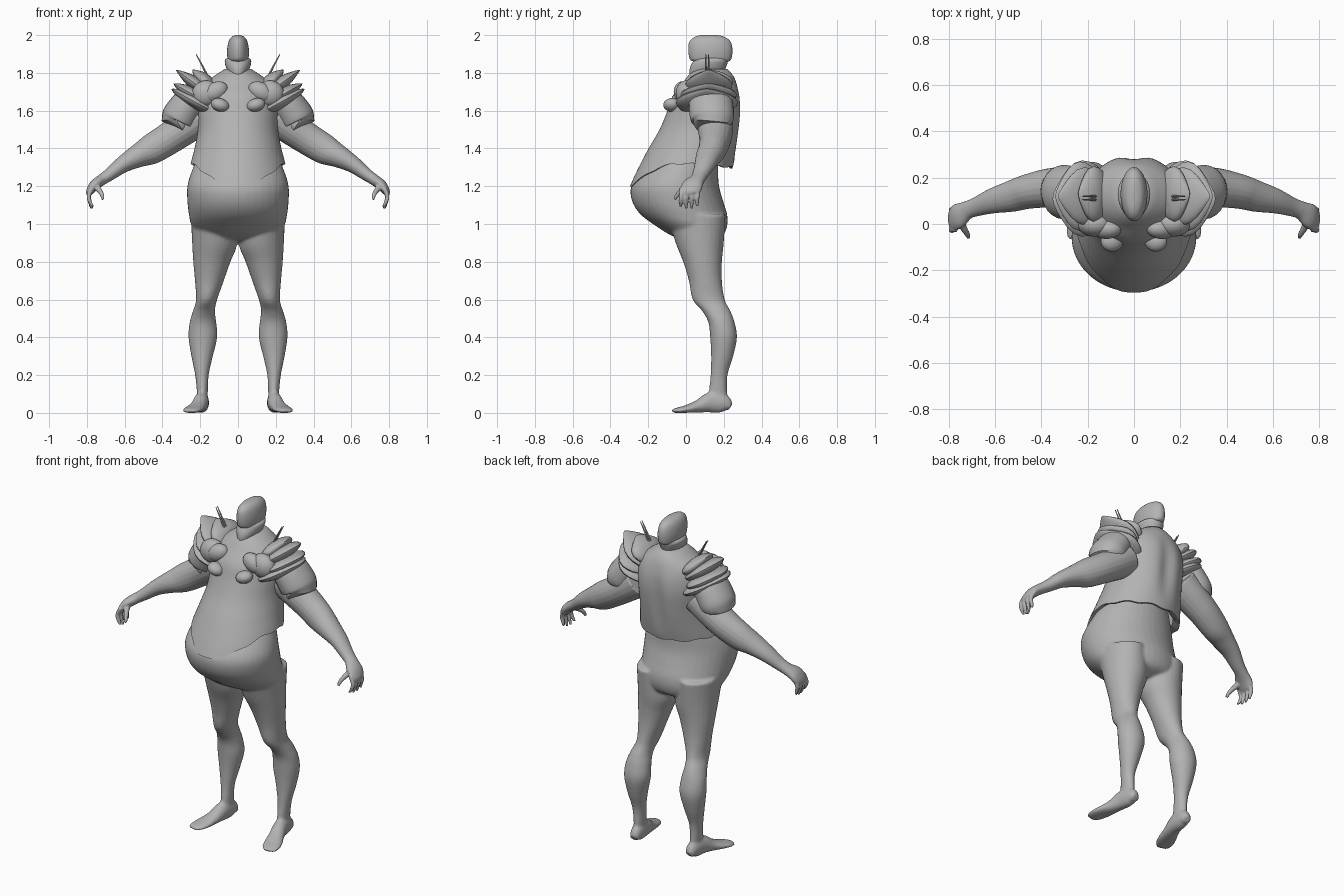
import bpy, bmesh, math
from mathutils import Vector, Matrix

if "Cube" in bpy.data.objects:
    bpy.data.objects.remove(bpy.data.objects["Cube"])

grey = bpy.data.materials.new("body grey")
grey.diffuse_color = (0.45, 0.45, 0.45, 1)
grey.use_nodes = True
grey.node_tree.nodes["Principled BSDF"].inputs["Base Color"].default_value = grey.diffuse_color


def spline(rows, n=4):
    """Catmull-Rom interpolation of parameter rows."""
    out = []
    for i in range(len(rows) - 1):
        a, b, c, d = (rows[max(0, min(len(rows) - 1, i + k))] for k in (-1, 0, 1, 2))
        for s in range(n):
            t = s / n
            out.append([0.5 * (2 * q + (r - p) * t + (2 * p - 5 * q + 4 * r - w) * t * t
                               + (3 * q - p - 3 * r + w) * t ** 3)
                        for p, q, r, w in zip(a, b, c, d)])
    return out + [list(rows[-1])]


def skin(bm, rings, cap=True, mirror=False):
    """Bridge rings of points into a closed tube."""
    for sx in ((1, -1) if mirror else (1,)):
        vs = [[bm.verts.new((p[0] * sx, p[1], p[2])) for p in ring] for ring in rings]
        n = len(rings[0])
        for a, b in zip(vs, vs[1:]):
            for i in range(n):
                bm.faces.new((a[i], a[(i + 1) % n], b[(i + 1) % n], b[i]))
        if cap:
            bm.faces.new(vs[0])
            bm.faces.new(vs[-1])


def stack(rows, n=28):
    """Horizontal ellipses from rows of z, x0, x1, y0, y1."""
    return [[((x0 + x1) / 2 + (x1 - x0) / 2 * math.cos(i * math.tau / n),
              (y0 + y1) / 2 + (y1 - y0) / 2 * math.sin(i * math.tau / n), z)
             for i in range(n)] for z, x0, x1, y0, y1 in spline(rows)]


def tube(rows, n=14, up=(0, 1, 0)):
    """Ellipses across a path, rows of x, y, z, radius along up, other radius."""
    rows = spline(rows)
    pts = [Vector(r[:3]) for r in rows]
    rings = []
    for i, r in enumerate(rows):
        d = (pts[min(i + 1, len(pts) - 1)] - pts[max(i - 1, 0)]).normalized()
        u = Vector(up)
        u = (u - d * u.dot(d)).normalized()
        v = d.cross(u)
        rings.append([pts[i] + u * r[3] * math.cos(k * math.tau / n)
                      + v * r[4] * math.sin(k * math.tau / n) for k in range(n)])
    return rings


def finish(bm, name, voxel=0, smooth=4, angle=40):
    bmesh.ops.recalc_face_normals(bm, faces=bm.faces)
    me = bpy.data.meshes.new(name)
    bm.to_mesh(me)
    bm.free()
    me.materials.append(grey)
    ob = bpy.data.objects.new(name, me)
    bpy.context.collection.objects.link(ob)
    if voxel:
        m = ob.modifiers.new("fuse", 'REMESH')
        m.mode, m.voxel_size, m.use_smooth_shade = 'VOXEL', voxel, True
        m = ob.modifiers.new("soften", 'SMOOTH')
        m.iterations = smooth
    else:
        bpy.ops.object.select_all(action='DESELECT')
        ob.select_set(True)
        bpy.context.view_layer.objects.active = ob
        bpy.ops.object.shade_smooth_by_angle(angle=math.radians(angle))
    return ob


# Belly, legs and feet fused into one skin
bm = bmesh.new()
skin(bm, stack([(z, -w, w, a, b) for z, w, a, b in [
    (1.38, .20, -.15, .17), (1.28, .245, -.235, .17), (1.2, .268, -.29, .175),
    (1.12, .268, -.285, .197), (1.05, .26, -.24, .218), (.99, .245, -.16, .218),
    (.94, .20, -.08, .195), (.91, .10, 0, .13)]], 40))
skin(bm, stack([(1.05, .02, .25, -.10, .21), (.9, .004, .243, -.055, .20), (.8, .04, .237, -.015, .19),
                (.7, .075, .228, .015, .19), (.6, .11, .222, .035, .205),
                (.54, .122, .238, .085, .235), (.48, .115, .256, .118, .257),
                (.4, .11, .262, .128, .27), (.3, .133, .247, .133, .25),
                (.2, .155, .227, .13, .22), (.1, .16, .217, .12, .217),
                (.02, .165, .215, .12, .22)]), mirror=True)
skin(bm, tube([(.185, .235, .03, .02, .025), (.188, .20, .05, .05, .035), (.195, .13, .055, .055, .04),
               (.21, .07, .036, .036, .044), (.23, .01, .022, .022, .053),
               (.247, -.04, .014, .015, .05), (.255, -.072, .01, .009, .03)],
              up=(0, 0, 1)), mirror=True)
finish(bm, "lower_body", .009)

# Arms with palms, fingers and thumbs
bm = bmesh.new()
skin(bm, tube([(.20, .15, 1.57, .10, .10), (.28, .155, 1.51, .095, .09), (.37, .155, 1.45, .085, .085),
               (.46, .14, 1.395, .075, .08), (.53, .12, 1.36, .068, .062),
               (.61, .10, 1.315, .055, .045), (.68, .075, 1.262, .042, .034),
               (.72, .06, 1.235, .04, .03), (.76, .035, 1.205, .055, .028),
               (.785, .02, 1.17, .05, .02), (.787, .02, 1.155, .03, .012)], 20), mirror=True)
for k in range(4):
    y, low = -.022 + k * .029, 1.10 - .012 * math.sin(k * 1.1)
    skin(bm, tube([(.772, y, 1.19, .013, .013), (.79, y - .004, 1.15, .012, .012),
                   (.785, y - .006, 1.12, .011, .011), (.768 + .004 * k, y - .006, low - .008, .007, .007)], 10),
         mirror=True)
skin(bm, tube([(.755, .02, 1.205, .022, .02), (.735, -.02, 1.18, .015, .015),
               (.72, -.045, 1.155, .012, .012), (.715, -.06, 1.13, .008, .008)], 10, (1, 0, 0)), mirror=True)
finish(bm, "arms", .0055, 3)

# Shirt: torso rows of z, half width, front, back; wavy hem dips in front
rows = spline([(1.18, .272, -.305, .225), (1.26, .262, -.27, .238), (1.33, .248, -.235, .255),
               (1.4, .23, -.198, .272), (1.5, .212, -.14, .29), (1.6, .212, -.098, .298),
               (1.68, .205, -.07, .29), (1.74, .18, -.02, .27), (1.785, .125, .01, .25),
               (1.82, .07, .05, .22)], 8)


def torso(z, a, shrink=0):
    i = max(0, min(len(rows) - 2, sum(r[0] <= z for r in rows) - 1))
    p, q = rows[i], rows[i + 1]
    t = (z - p[0]) / (q[0] - p[0])
    w, f, b = (p[k] + (q[k] - p[k]) * t for k in (1, 2, 3))
    w, r = w - shrink, (b - f) / 2 - shrink
    return (w * math.sin(a), (f + b) / 2 - r * math.cos(a), z)


N, M = 64, 26
angles = [i * math.tau / N for i in range(N)]
hem = [1.32 - .125 * max(0, math.cos(a)) ** 3 - .02 * max(0, -math.cos(a))
       + .005 * math.cos(11 * a) for a in angles]
rings = [[torso(h + .02, a, .04) for h, a in zip(hem, angles)],
         [torso(h, a, .012) for h, a in zip(hem, angles)]]
for j in range(M + 1):
    rings.append([torso(h + (1.82 - h) * j / M, a) for h, a in zip(hem, angles)])
bm = bmesh.new()
skin(bm, rings, cap=False)
bm.faces.new(bm.verts[-N:]) if bm.verts.ensure_lookup_table() is None else None
# Spine groove and shoulder-blade relief
for v in bm.verts:
    if v.co.y > .12 and 1.33 < v.co.z < 1.75:
        v.co.y -= .022 * math.exp(-(v.co.x / .045) ** 2) * math.sin((v.co.z - 1.33) / .42 * math.pi)
finish(bm, "shirt", angle=50)


def ball(bm, centre, size, tilt=0, point=0, yaw=0):
    """Mirrored ellipsoid; point narrows it towards its outer end."""
    for sx in (1, -1):
        vs = bmesh.ops.create_uvsphere(bm, u_segments=24, v_segments=12, radius=1)['verts']
        rot = Matrix.Rotation(yaw, 4, 'Z') @ Matrix.Rotation(-tilt, 4, 'Y')
        for v in vs:
            k = 1 - point * max(0, v.co.x) ** 2
            p = rot @ Vector((v.co.x * size[0], v.co.y * size[1] * k, v.co.z * size[2] * k))
            p += Vector(centre)
            v.co = (p.x * sx, p.y, p.z)


# Chest points
bm = bmesh.new()
ball(bm, (.095, -.075, 1.63), (.05, .045, .035), .3)
ball(bm, (.12, -.02, 1.70), (.07, .045, .05), -.5)
finish(bm, "chest_points")

# Sleeves that flare around the upper arms
bm = bmesh.new()
skin(bm, tube([(.215, .13, 1.69, .10, .05), (.25, .13, 1.65, .115, .085),
               (.285, .135, 1.60, .118, .095), (.312, .14, 1.555, .115, .097),
               (.318, .14, 1.54, .10, .082), (.30, .14, 1.56, .085, .07)], 24), mirror=True)
finish(bm, "sleeves")

# Layered shoulder plates with upturned outer tips
bm = bmesh.new()
ball(bm, (.225, .11, 1.645), (.145, .165, .038), .5, .5)
ball(bm, (.235, .12, 1.685), (.12, .15, .036), .5, .5)
ball(bm, (.215, .12, 1.735), (.14, .125, .036), .62, .65)
ball(bm, (.175, .13, 1.755), (.09, .12, .04), .75, .6)
ball(bm, (.17, .0, 1.69), (.075, .055, .07), -.3)
finish(bm, "shoulder_plates")

# Thin spikes
bm = bmesh.new()
for y in (.105, .12):
    skin(bm, tube([(.15, y, 1.76, .006, .006), (.185, y, 1.83, .005, .005),
                   (.222, y, 1.90, .002, .002)], 8), mirror=True)
finish(bm, "shoulder_spikes")

# Neck collar, face guard and cap
for name, prof in {
    "collar": [(1.74, .13, .0, .25), (1.785, .10, .015, .24), (1.80, .075, .04, .225), (1.79, .05, .07, .2)],
    "face_guard": [(1.75, .012, .03, .12), (1.79, .045, .018, .19), (1.83, .064, .022, .212),
                   (1.865, .07, .04, .222), (1.88, .055, .05, .215)],
    "head_cap": [(1.86, .046, .04, .225), (1.873, .055, .02, .24), (1.92, .058, .012, .246),
                 (1.965, .05, .018, .236), (1.99, .034, .045, .205), (2.0, .012, .08, .17)],
}.items():
    bm = bmesh.new()
    skin(bm, stack([(z, -w, w, a, b) for z, w, a, b in prof], 32))
    finish(bm, name)
